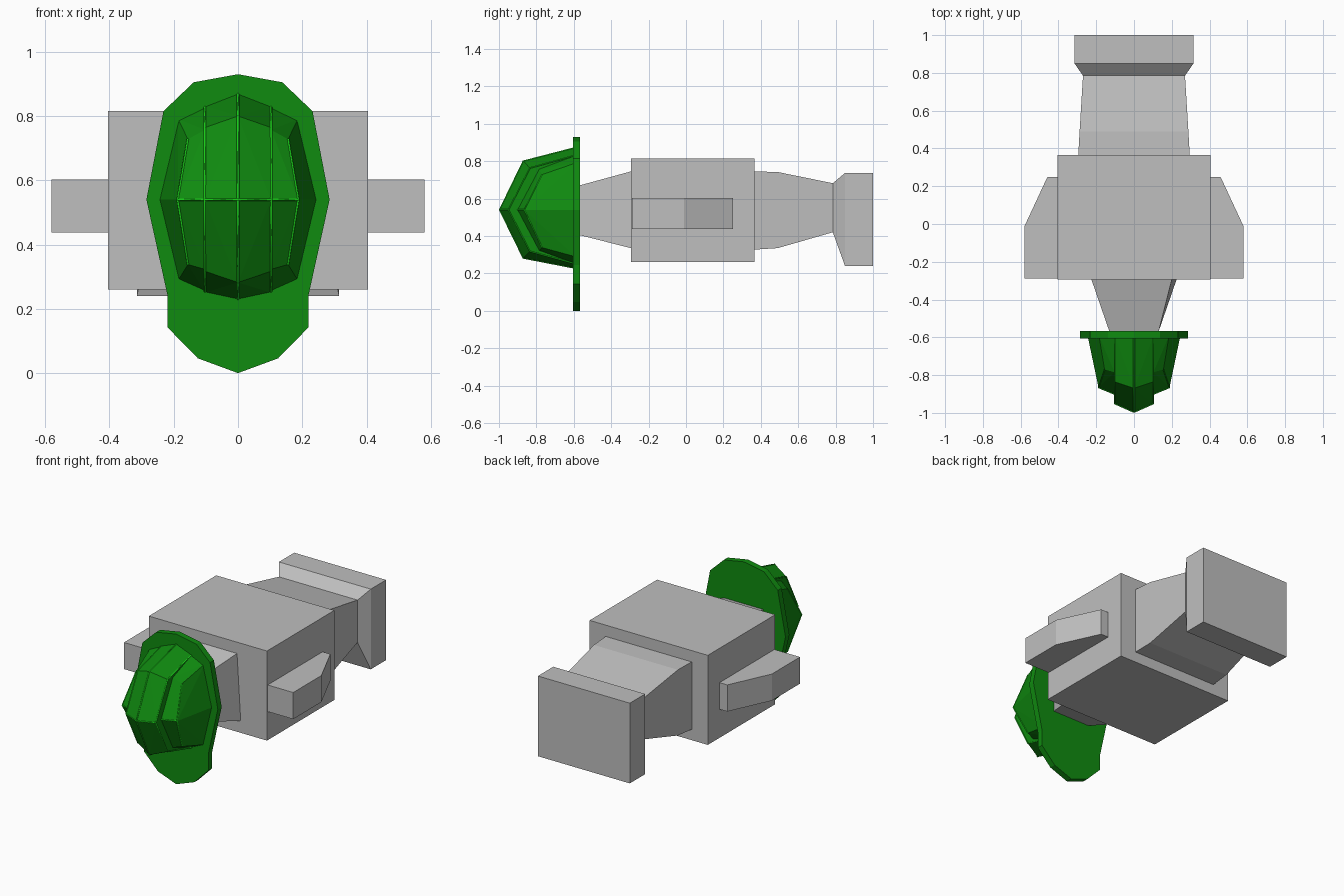
import bpy, bmesh

if "Cube" in bpy.data.objects:
    bpy.data.objects.remove(bpy.data.objects["Cube"])


def material(name, rgb):
    m = bpy.data.materials.new(name)
    m.diffuse_color = (*rgb, 1)
    m.use_nodes = True
    m.node_tree.nodes["Principled BSDF"].inputs["Base Color"].default_value = m.diffuse_color
    return m


GREY = material("hull grey", (0.52, 0.52, 0.52))
GREEN = material("canopy green", (0.005, 0.26, 0.005))
BRIGHT = material("bright green trim", (0.01, 0.65, 0.01))


def finish(bm, name, mat):
    bmesh.ops.recalc_face_normals(bm, faces=bm.faces)
    me = bpy.data.meshes.new(name)
    bm.to_mesh(me)
    bm.free()
    me.materials.append(mat)
    ob = bpy.data.objects.new(name, me)
    bpy.context.collection.objects.link(ob)
    return ob


def loft(name, sections, mat):
    """Skin between closed loops with equal point counts, capping both ends."""
    bm = bmesh.new()
    rings = [[bm.verts.new(p) for p in s] for s in sections]
    n = len(rings[0])
    for a, b in zip(rings, rings[1:]):
        for i in range(n):
            j = (i + 1) % n
            bm.faces.new((a[i], a[j], b[j], b[i]))
    bm.faces.new(rings[0])
    bm.faces.new(rings[-1])
    return finish(bm, name, mat)


def rect(y, w, z0, z1):
    return [(-w, y, z0), (w, y, z0), (w, y, z1), (-w, y, z1)]


def hull(name, points, mat):
    bm = bmesh.new()
    for p in points:
        bm.verts.new(p)
    bmesh.ops.convex_hull(bm, input=bm.verts)
    return finish(bm, name, mat)


def bars(name, lines, mat):
    """Thin square bars following polylines."""
    cu = bpy.data.curves.new(name, 'CURVE')
    cu.dimensions = '3D'
    cu.bevel_depth = 0.004
    cu.bevel_resolution = 0
    for line in lines:
        sp = cu.splines.new('POLY')
        sp.points.add(len(line) - 1)
        for q, p in zip(sp.points, line):
            q.co = (*p, 1)
    cu.materials.append(mat)
    ob = bpy.data.objects.new(name, cu)
    bpy.context.collection.objects.link(ob)


# Main body block
loft("body", [rect(-0.295, 0.405, 0.26, 0.815), rect(0.365, 0.405, 0.26, 0.815)], GREY)

# Tapered neck towards the canopy
loft("front_neck", [
    [(-0.225, -0.295, 0.335), (0.225, -0.295, 0.335), (0.2, -0.295, 0.745), (-0.225, -0.295, 0.745)],
    rect(-0.57, 0.13, 0.405, 0.67)], GREY)

# Rear section and flared end block
loft("rear_section", [rect(0.365, 0.295, 0.327, 0.745), rect(0.49, 0.288, 0.335, 0.742),
                      rect(0.785, 0.27, 0.42, 0.682)], GREY)
loft("rear_block", [rect(0.785, 0.27, 0.42, 0.682), rect(0.85, 0.315, 0.24, 0.737),
                    rect(1.0, 0.315, 0.24, 0.737)], GREY)

# Side pods
for side, s in (("left", -1), ("right", 1)):
    prof = [(0.405, -0.288), (0.58, -0.288), (0.58, -0.012), (0.458, 0.25), (0.405, 0.25)]
    loft(side + "_pod", [[(s * x, y, z) for x, y in prof] for z in (0.437, 0.602)], GREY)

# Backing plate behind the canopy
half = [(0, 0), (0.125, 0.046), (0.22, 0.143), (0.22, 0.245), (0.285, 0.54),
        (0.232, 0.815), (0.138, 0.905), (0, 0.93)]
outline = half + [(-x, z) for x, z in half[-2:0:-1]]
loft("canopy_plate", [[(x, y, z) for x, z in outline] for y in (-0.605, -0.567)], GREEN)

# Canopy: raised middle band
BY, X = -0.59, 0.103
ridge = [(0, BY, 0.872), (0, -0.87, 0.80), (0, -0.996, 0.54), (0, -0.87, 0.282), (0, BY, 0.228)]
rail = [(X, BY, 0.832), (X, -0.835, 0.764), (X, -0.95, 0.54), (X, -0.835, 0.317), (X, BY, 0.25)]


def mirror(pts, s):
    return [(s * x, y, z) for x, y, z in pts]


hull("canopy_middle", ridge + rail + mirror(rail, -1), GREEN)

# Canopy: lower side panels, stepped back from the middle band
inner = [(X, BY, 0.83), (X, -0.785, 0.757), (X, -0.90, 0.54), (X, -0.785, 0.323), (X, BY, 0.252)]
outer = [(0.186, BY, 0.79), (0.156, -0.77, 0.728), (0.188, -0.865, 0.54),
         (0.156, -0.77, 0.338), (0.186, BY, 0.289)]
rim = [(0.246, BY, 0.54)]
lines = [ridge]
for side, s in (("left", -1), ("right", 1)):
    hull("canopy_panel_" + side, mirror(inner + outer + rim, s), GREEN)
    lines += [mirror(rail, s), mirror(outer[1:4], s),
              mirror([ridge[2], rail[2]], s), mirror([inner[2], outer[2]], s)]

# Thin bright trim along the canopy ridges
bars("canopy_trim", lines, BRIGHT)
